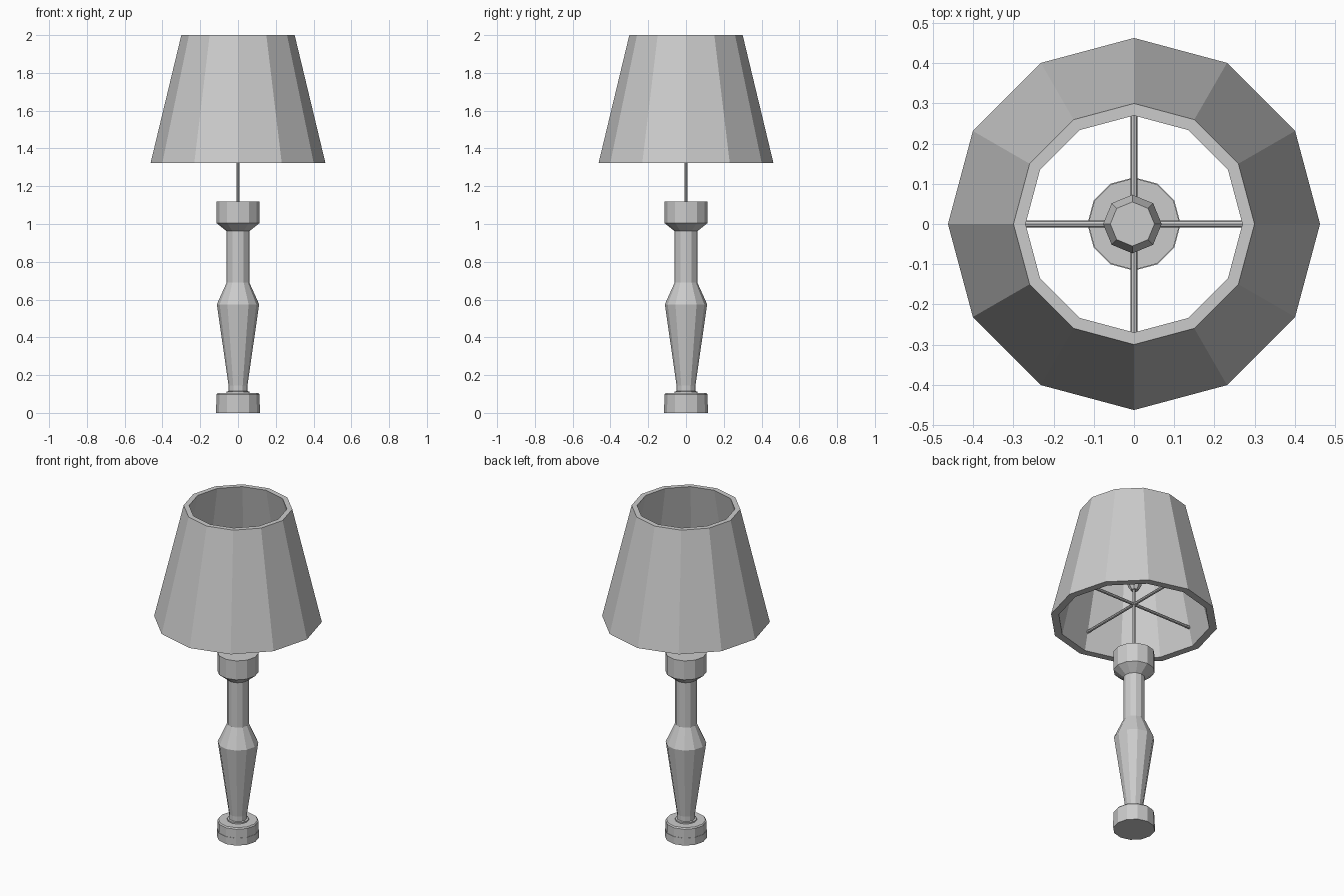
import bpy
import bmesh
from math import cos, sin, pi
from mathutils import Matrix

cube = bpy.data.objects.get("Cube")
if cube:
    bpy.data.objects.remove(cube, do_unlink=True)

# Single flat grey for the whole lamp
grey = bpy.data.materials.new("plain_grey")
grey.use_nodes = True
colour = (0.6, 0.6, 0.6, 1)
grey.diffuse_color = colour
grey.node_tree.nodes["Principled BSDF"].inputs["Base Color"].default_value = colour


def finish(name, bm):
    bmesh.ops.recalc_face_normals(bm, faces=bm.faces)
    mesh = bpy.data.meshes.new(name)
    bm.to_mesh(mesh)
    bm.free()
    mesh.materials.append(grey)
    obj = bpy.data.objects.new(name, mesh)
    bpy.context.collection.objects.link(obj)
    return obj


def lathe(name, profile, sides=12, hollow=False):
    """Turn (radius, height) points round z; hollow joins the profile into a loop."""
    bm = bmesh.new()
    rings = []
    for r, z in profile:
        angles = [2 * pi * i / sides for i in range(sides)]
        rings.append([bm.verts.new((r * cos(a), r * sin(a), z)) for a in angles])
    pairs = list(zip(rings, rings[1:]))
    if hollow:
        pairs.append((rings[-1], rings[0]))
    else:
        bm.faces.new(rings[0])
        bm.faces.new(rings[-1])
    for low, high in pairs:
        for i in range(sides):
            j = (i + 1) % sides
            bm.faces.new((low[i], low[j], high[j], high[i]))
    return finish(name, bm)


# Foot, turned stem and cup
lathe("base", [(0.116, 0), (0.116, 0.045), (0.114, 0.045), (0.114, 0.098), (0.108, 0.105)])
lathe("stem", [(0.06, 0.10), (0.06, 0.113), (0.05, 0.115), (0.05, 0.145),
               (0.112, 0.575), (0.06, 0.69), (0.06, 0.97)])
lathe("cup", [(0.06, 0.962), (0.114, 1.005), (0.114, 1.12)])

# Rod and bulb
lathe("rod", [(0.009, 1.11), (0.009, 1.53)], sides=8)
bulb = lathe("bulb", [(0.02, 1.52), (0.037, 1.545), (0.04, 1.58),
                      (0.073, 1.66), (0.055, 1.72)], sides=8)
bulb.location.x = -0.004

# Crossed spokes holding the shade
for name, axis in (("spoke_across", "Y"), ("spoke_deep", "X")):
    bm = bmesh.new()
    bmesh.ops.create_cone(bm, cap_ends=True, segments=8, radius1=0.009, radius2=0.009,
                          depth=0.81, matrix=Matrix.Rotation(pi / 2, 4, axis))
    finish(name, bm).location.z = 1.43

# Thick tapered shade, open at both ends
lathe("shade", [(0.463, 1.322), (0.30, 2.0), (0.27, 2.0), (0.42, 1.322)], hollow=True)
